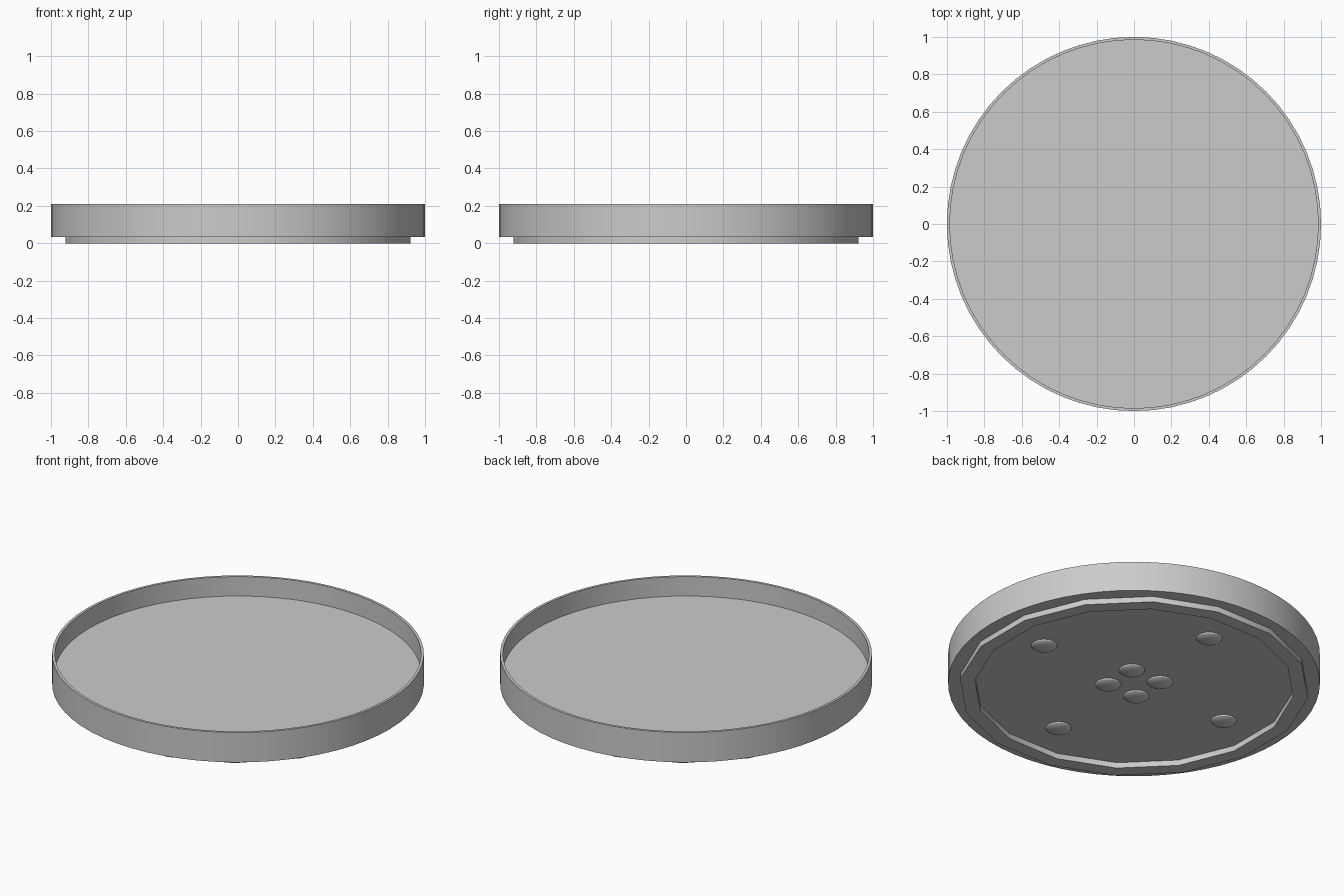
import bpy
from math import pi, cos, sin

cube = bpy.data.objects.get("Cube")
if cube:
    bpy.data.objects.remove(cube, do_unlink=True)

grey = bpy.data.materials.new("light_grey")
grey.use_nodes = True
colour = (0.6, 0.6, 0.6, 1)
grey.diffuse_color = colour
grey.node_tree.nodes["Principled BSDF"].inputs["Base Color"].default_value = colour


def lathe(name, profile, sides, turn=0.0, closed=False, location=(0, 0, 0)):
    """Spin a (radius, z) profile around z; a radius of zero becomes a single pole."""
    verts, rings, faces = [], [], []
    for r, z in profile:
        count = sides if r > 0 else 1
        start = len(verts)
        for i in range(count):
            a = turn + 2 * pi * i / sides
            verts.append((r * cos(a), r * sin(a), z))
        rings.append([start + i % count for i in range(sides)])
    pairs = list(zip(rings, rings[1:]))
    if closed:
        pairs.append((rings[-1], rings[0]))
    for low, high in pairs:
        for i in range(sides):
            j = (i + 1) % sides
            quad = [low[i], low[j], high[j], high[i]]
            faces.append(list(dict.fromkeys(quad)))
    mesh = bpy.data.meshes.new(name)
    mesh.from_pydata(verts, [], faces)
    mesh.materials.append(grey)
    obj = bpy.data.objects.new(name, mesh)
    obj.location = location
    bpy.context.collection.objects.link(obj)
    bpy.ops.object.select_all(action="DESELECT")
    obj.select_set(True)
    bpy.context.view_layer.objects.active = obj
    bpy.ops.object.shade_smooth_by_angle(angle=pi / 6)
    return obj


BASE = 0.033   # underside of the tray
TOP = 0.21     # upper edge of the rim
FLOOR = 0.095  # inside floor

# Round tray with a thin upright rim
lathe("tray", [(0, BASE), (1, BASE), (1, TOP), (0.985, TOP), (0.985, FLOOR), (0, FLOOR)], 64)

# Sixteen-sided foot ring underneath
lathe("foot_ring", [(0.86, 0), (0.94, 0), (0.94, BASE), (0.86, BASE)], 16,
      turn=pi / 16, closed=True)

# Shallow domed studs: four near the centre, four further out
dome = [(0.07 * sin(t * pi / 10), BASE - 0.02 * cos(t * pi / 10)) for t in range(6)]
dome[0] = (0, BASE - 0.02)
for label, radius, offset in (("inner", 0.14, pi / 4), ("outer", 0.63, 0)):
    for k in range(4):
        a = offset + k * pi / 2
        lathe(f"{label}_stud_{k + 1}", dome, 20,
              location=(radius * cos(a), radius * sin(a), 0))
